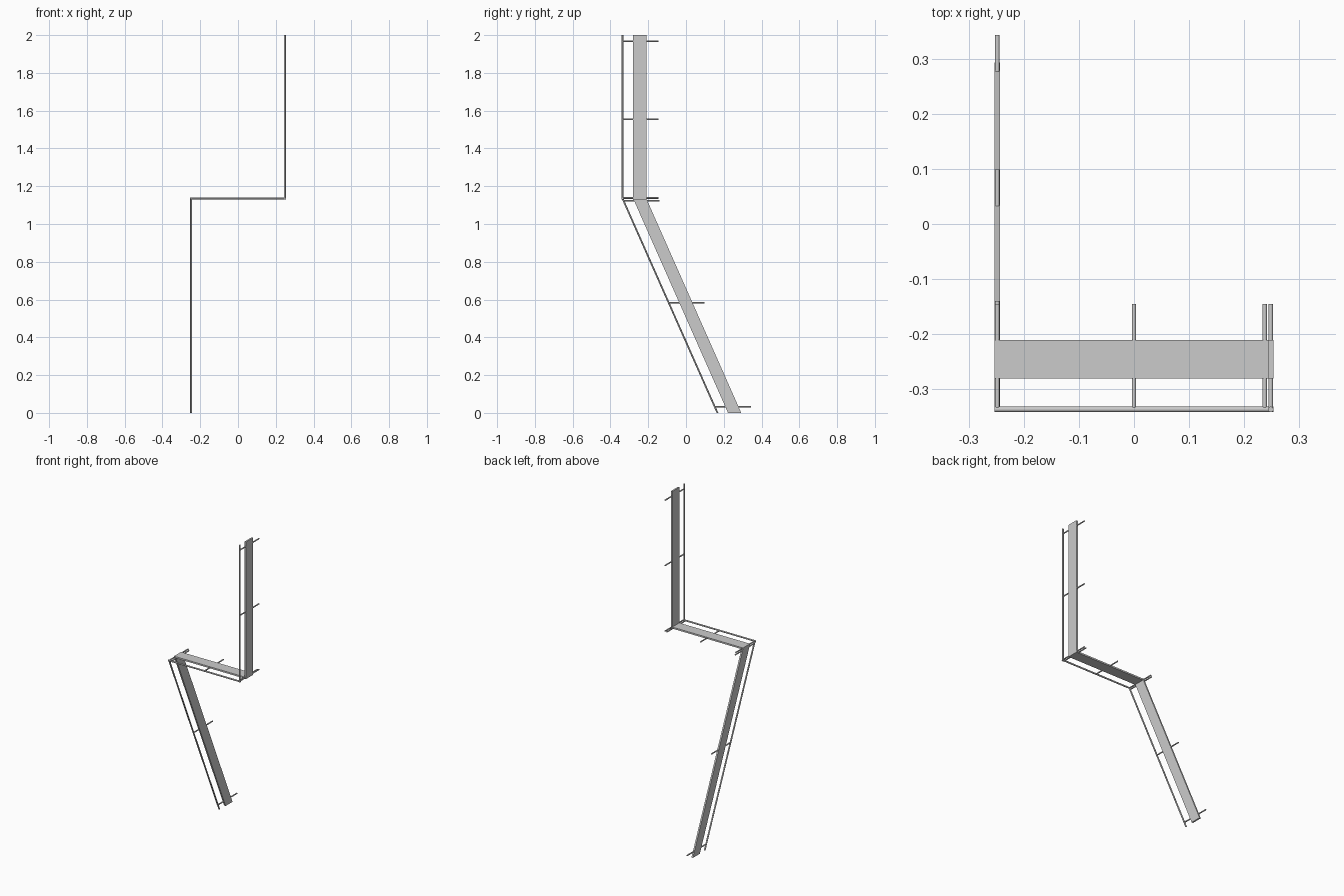
import bpy, bmesh, math
from mathutils import Vector

if "Cube" in bpy.data.objects:
    bpy.data.objects.remove(bpy.data.objects["Cube"])

X, Y, Z = Vector((1, 0, 0)), Vector((0, 1, 0)), Vector((0, 0, 1))
SIDE, TURN = 0.248, 1.135       # half offset of the two runs, height of the bend
RAIL_Y, PLATE_Y = -0.336, -0.245
SLOPE = 0.5025 / TURN           # y shift of the leaning run per unit of height


def prism(name, a, b, u, v, profile):
    """Sweep a profile (in axes u, v) from a to b, capped at both ends."""
    bm = bmesh.new()
    rings = [[bm.verts.new(Vector(p) + u * s + v * t) for s, t in profile] for p in (a, b)]
    n = len(profile)
    bm.faces.new(rings[0])
    bm.faces.new(rings[1])
    for i in range(n):
        j = (i + 1) % n
        bm.faces.new((rings[0][i], rings[0][j], rings[1][j], rings[1][i]))
    bmesh.ops.recalc_face_normals(bm, faces=bm.faces)
    mesh = bpy.data.meshes.new(name)
    bm.to_mesh(mesh)
    bm.free()
    obj = bpy.data.objects.new(name, mesh)
    bpy.context.collection.objects.link(obj)
    return obj


def circle(r, n=12):
    return [(r * math.cos(math.tau * (i + 0.5) / n), r * math.sin(math.tau * (i + 0.5) / n))
            for i in range(n)]


def rect(w, h):
    return [(-w / 2, -h / 2), (w / 2, -h / 2), (w / 2, h / 2), (-w / 2, h / 2)]


def lean(z):
    return SLOPE * (TURN - z)


# Round rail and flat strip, each in three runs
for part, y, shape in (("rail", RAIL_Y, circle(0.005)), ("strip", PLATE_Y, rect(0.01, 0.07))):
    prism("lower_" + part, (-SIDE, y + lean(0), 0), (-SIDE, y, TURN), X, Y, shape)
    prism("middle_" + part, (-SIDE - 0.005, y, TURN), (SIDE + 0.005, y, TURN), Z, Y, shape)
    prism("upper_" + part, (SIDE, y, TURN - 0.005), (SIDE, y, 2), X, Y, shape)

# Cross pins joining rail and strip
pins = [("lower_pin", -SIDE, lean(z), z) for z in (0.033, 0.584, 1.122)]
pins += [("middle_pin", x, 0, TURN) for x in (-SIDE, 0, 0.237)]
pins += [("upper_pin", SIDE, 0, z) for z in (1.138, 1.554, 1.968)]
for name, x, dy, z in pins:
    prism(name, (x, RAIL_Y + dy, z), (x, -0.145 + dy, z), X, Z, circle(0.004))

# Smooth the round parts only
bpy.ops.object.select_all(action='DESELECT')
for obj in bpy.context.collection.objects:
    if "rail" in obj.name or "pin" in obj.name:
        obj.select_set(True)
        bpy.context.view_layer.objects.active = obj
bpy.ops.object.shade_smooth_by_angle(angle=math.radians(40))
